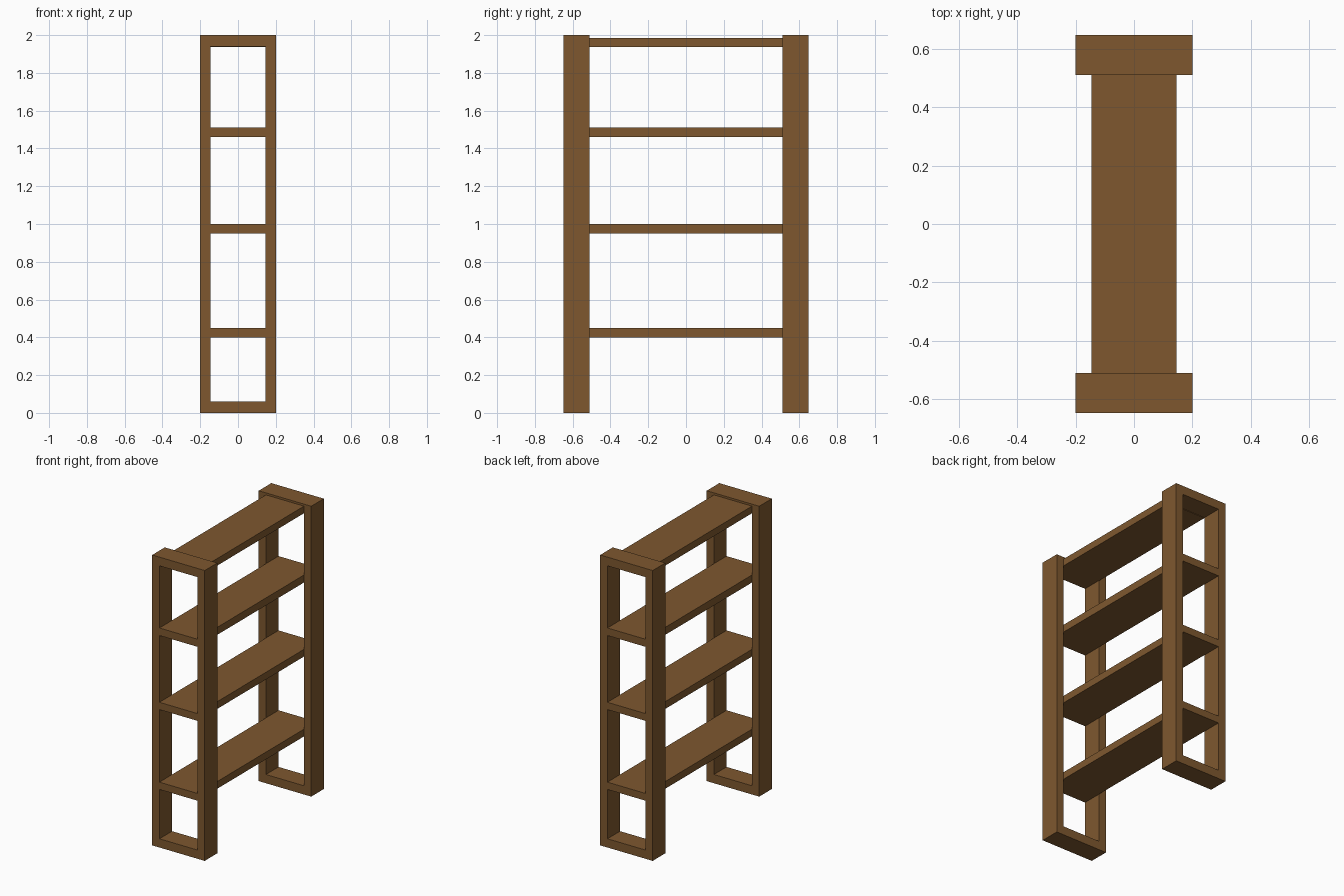
import bpy
import bmesh

if "Cube" in bpy.data.objects:
    bpy.data.objects.remove(bpy.data.objects["Cube"])

wood = bpy.data.materials.new("brown_wood")
wood.diffuse_color = (0.21, 0.097, 0.028, 1)
wood.use_nodes = True
wood.node_tree.nodes["Principled BSDF"].inputs["Base Color"].default_value = wood.diffuse_color

HALF_W, INNER_W = 0.2, 0.145      # outer and opening half widths
Y_IN, Y_OUT = 0.511, 0.648        # end frame depth range
HEIGHT, RAIL = 2.0, 0.06          # overall height, rail thickness


def finish(bm, name):
    bmesh.ops.recalc_face_normals(bm, faces=bm.faces)
    mesh = bpy.data.meshes.new(name)
    bm.to_mesh(mesh)
    bm.free()
    mesh.materials.append(wood)
    obj = bpy.data.objects.new(name, mesh)
    bpy.context.collection.objects.link(obj)
    return obj


def end_frame(name, y0, y1):
    """Rectangular ring in the XZ plane, solid between y0 and y1."""
    bm = bmesh.new()

    def loop(w, z0, z1, y):
        return [bm.verts.new((x, y, z)) for x, z in
                ((-w, z0), (w, z0), (w, z1), (-w, z1))]

    outer = (HALF_W, 0, HEIGHT)
    inner = (INNER_W, RAIL, HEIGHT - RAIL)
    rings = [loop(*outer, y0), loop(*outer, y1), loop(*inner, y1), loop(*inner, y0)]
    for r in range(4):
        a, b = rings[r], rings[(r + 1) % 4]
        for i in range(4):
            j = (i + 1) % 4
            bm.faces.new((a[i], a[j], b[j], b[i]))
    return finish(bm, name)


def shelf(name, half_len, z0, z1):
    bm = bmesh.new()
    bmesh.ops.create_cube(bm, size=1)
    bmesh.ops.scale(bm, vec=(2 * INNER_W, 2 * half_len, z1 - z0), verts=bm.verts)
    bmesh.ops.translate(bm, vec=(0, 0, (z0 + z1) / 2), verts=bm.verts)
    return finish(bm, name)


# Open end frames
end_frame("front_end_frame", -Y_OUT, -Y_IN)
end_frame("back_end_frame", Y_IN, Y_OUT)

# Shelves running through the frame openings to their outer faces
for name, z0, z1 in (("lower_shelf", 0.40, 0.45),
                     ("middle_shelf", 0.95, 1.00),
                     ("upper_shelf", 1.46, 1.512)):
    shelf(name, Y_OUT, z0, z1)

# Top shelf sits between the two frames
shelf("top_shelf", Y_IN, 1.937, 1.986)
